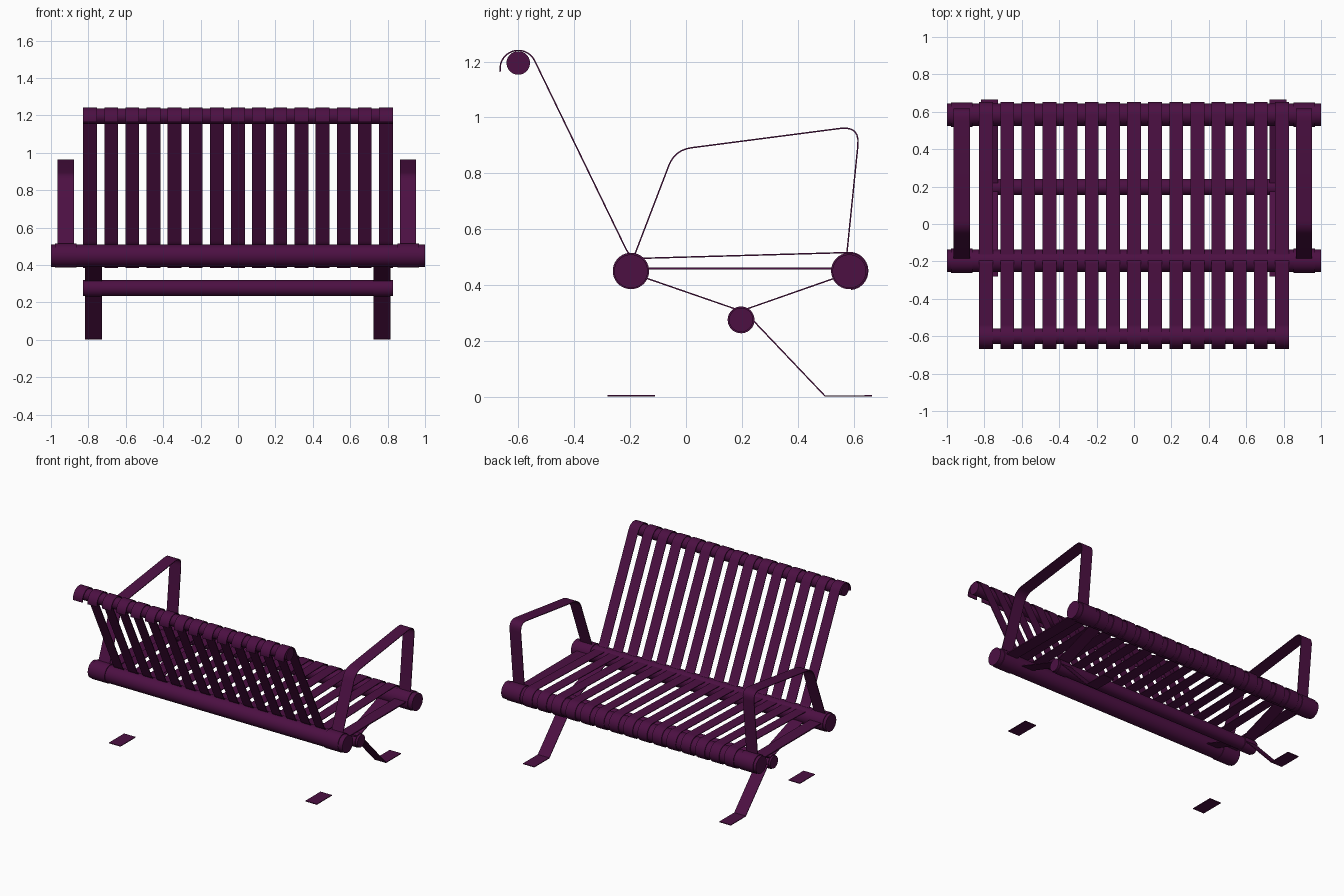
import bpy, bmesh, math
from mathutils import Vector, Matrix

if "Cube" in bpy.data.objects:
    bpy.data.objects.remove(bpy.data.objects["Cube"])

paint = bpy.data.materials.new("dark plum paint")
paint.diffuse_color = (0.072, 0.005, 0.055, 1)
paint.use_nodes = True
paint.node_tree.nodes["Principled BSDF"].inputs["Base Color"].default_value = paint.diffuse_color


def finish(bm, name):
    bmesh.ops.recalc_face_normals(bm, faces=bm.faces)
    me = bpy.data.meshes.new(name)
    bm.to_mesh(me)
    bm.free()
    me.materials.append(paint)
    ob = bpy.data.objects.new(name, me)
    bpy.context.collection.objects.link(ob)
    bpy.ops.object.select_all(action='DESELECT')
    ob.select_set(True)
    bpy.context.view_layer.objects.active = ob
    bpy.ops.object.shade_smooth_by_angle(angle=math.radians(35))
    return ob


def tube(name, x, y, z, radius, length):
    """Capped cylinder lying along x."""
    bm = bmesh.new()
    m = Matrix.Translation((x, y, z)) @ Matrix.Rotation(math.pi / 2, 4, 'Y')
    bmesh.ops.create_cone(bm, cap_ends=True, segments=40, radius1=radius,
                          radius2=radius, depth=length, matrix=m)
    return finish(bm, name)


def rounded(points, setbacks, steps=6):
    """Round the inner corners of a (y, z) polyline."""
    pts = [Vector(p) for p in points]
    out = [pts[0]]
    for i in range(1, len(pts) - 1):
        c, s = pts[i], setbacks[i - 1]
        a = c + (pts[i - 1] - c).normalized() * s
        b = c + (pts[i + 1] - c).normalized() * s
        for k in range(steps + 1):
            t = k / steps
            out.append(a * (1 - t) ** 2 + c * 2 * t * (1 - t) + b * t * t)
    return out + [pts[-1]]


def arc(cy, cz, r, a0, a1, n=14):
    return [Vector((cy + r * math.cos(math.radians(a0 + (a1 - a0) * k / n)),
                    cz + r * math.sin(math.radians(a0 + (a1 - a0) * k / n))))
            for k in range(n + 1)]


def strap(name, path, x, width, thick=0.005):
    """Flat bar swept along a (y, z) path, width running along x."""
    bm = bmesh.new()
    path = [Vector(p) for p in path]
    rings = []
    for i, p in enumerate(path):
        d0 = (p - path[max(i - 1, 0)]).normalized()
        d1 = (path[min(i + 1, len(path) - 1)] - p).normalized()
        t = (d0 + d1).normalized()
        n = Vector((-t.y, t.x)) * thick / 2
        ring = []
        for sx, sn in ((-1, -1), (1, -1), (1, 1), (-1, 1)):
            q = p + n * sn
            ring.append(bm.verts.new((x + sx * width / 2, q.x, q.y)))
        rings.append(ring)
    for a, b in zip(rings, rings[1:]):
        for k in range(4):
            bm.faces.new((a[k], a[(k + 1) % 4], b[(k + 1) % 4], b[k]))
    bm.faces.new(rings[0])
    bm.faces.new(rings[-1])
    return finish(bm, name)


# Long frame tubes
tube("seat_rear_tube", 0, -0.197, 0.45, 0.06, 2.0)
tube("seat_front_tube", 0, 0.584, 0.45, 0.06, 2.0)
tube("lower_tube", 0, 0.197, 0.276, 0.043, 1.66)
tube("backrest_top_tube", 0, -0.6, 1.195, 0.042, 1.66)

# Slats: hook over the top tube, down the back, along the seat, round the front
back = arc(-0.6, 1.175, 0.065, 190, 26)
corner = rounded([back[-1], (-0.198, 0.495), (0.582, 0.519)], [0.04])
slat_path = back + corner[1:-1] + arc(0.584, 0.451, 0.066, 92, -85)
for i in range(15):
    strap(f"slat_{i + 1}", slat_path, (i - 7) * 0.113, 0.074)

# Armrests with collars and a tie bar between the seat tubes
arm_path = rounded([(-0.187, 0.50), (-0.04, 0.884), (0.622, 0.97), (0.574, 0.50)],
                   [0.06, 0.07])
for side, x in (("left", -0.922), ("right", 0.909)):
    strap(f"armrest_{side}", arm_path, x, 0.088)
    strap(f"arm_tie_bar_{side}", [(-0.15, 0.46), (0.54, 0.46)], x, 0.088, 0.008)
    for end, y in (("rear", -0.197), ("front", 0.584)):
        tube(f"arm_collar_{end}_{side}", x, y, 0.451, 0.065, 0.115)

# Leg braces, slanted front legs, foot plates and lower collars
for side, x in (("left", -0.772), ("right", 0.77)):
    strap(f"brace_{side}", [(-0.15, 0.428), (0.197, 0.308), (0.54, 0.428)], x, 0.09)
    strap(f"front_leg_{side}", [(0.225, 0.29), (0.497, 0.004), (0.665, 0.004)],
          x, 0.09)
    strap(f"rear_foot_{side}", [(-0.28, 0.004), (-0.11, 0.004)], x, 0.09)
    tube(f"lower_collar_{side}", x, 0.197, 0.276, 0.048, 0.09)
